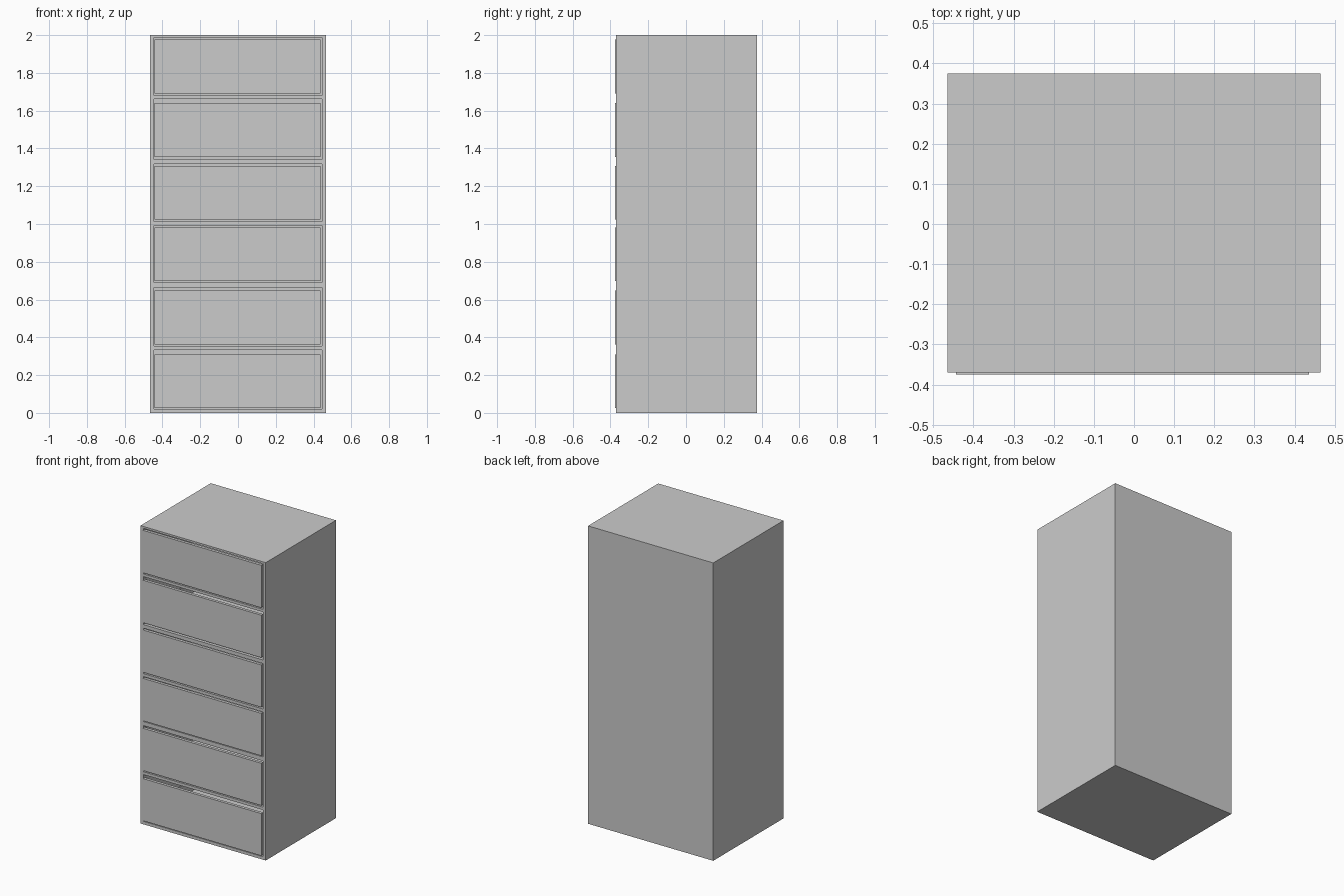
import bpy
import bmesh
from mathutils import Vector

if "Cube" in bpy.data.objects:
    bpy.data.objects.remove(bpy.data.objects["Cube"])


def add_box(bm, lo, hi):
    """Add an axis-aligned box spanning two corners."""
    lo, hi = Vector(lo), Vector(hi)
    verts = bmesh.ops.create_cube(bm, size=1)["verts"]
    bmesh.ops.scale(bm, vec=hi - lo, verts=verts)
    bmesh.ops.translate(bm, vec=(lo + hi) / 2, verts=verts)


def make_object(name, boxes):
    bm = bmesh.new()
    for lo, hi in boxes:
        add_box(bm, lo, hi)
    mesh = bpy.data.meshes.new(name)
    bm.to_mesh(mesh)
    bm.free()
    obj = bpy.data.objects.new(name, mesh)
    bpy.context.collection.objects.link(obj)
    return obj


HALF_W, BACK, FACE, FRONT = 0.465, 0.375, -0.37, -0.375
OPEN_X = 0.444                   # half width of each opening
LEFT, RIGHT = -0.443, 0.436      # drawer sides
PANEL, WALL, TRAY_H = 0.02, 0.008, 0.08

# opening bottom, opening top, drawer bottom, drawer top
BAYS = [
    (0.020, 0.334, 0.026, 0.309),
    (0.353, 0.663, 0.363, 0.647),
    (0.690, 0.992, 0.697, 0.982),
    (1.012, 1.317, 1.023, 1.307),
    (1.341, 1.663, 1.356, 1.641),
    (1.681, 1.987, 1.691, 1.976),
]

# cabinet carcass with six bays cut into its front
cabinet = make_object("cabinet_body", [((-HALF_W, FACE, 0), (HALF_W, BACK, 2))])
cutter = make_object("bay_cutter", [((-OPEN_X, -0.5, b), (OPEN_X, BACK - 0.022, t))
                                    for b, t, _, _ in BAYS])
cutter.hide_render = True
cut = cabinet.modifiers.new("bays", "BOOLEAN")
cut.operation, cut.solver, cut.object = "DIFFERENCE", "EXACT", cutter
bpy.context.view_layer.objects.active = cabinet
bpy.ops.object.modifier_apply(modifier=cut.name)
bpy.data.objects.remove(cutter)

# drawers: tall front panel with a shallow tray behind it
for i, (_, _, b, t) in enumerate(BAYS, 1):
    y0, y1 = FRONT + PANEL, BACK - 0.035
    make_object(f"drawer_{i}", [
        ((LEFT, FRONT, b), (RIGHT, y0, t)),                                   # front
        ((LEFT, y0, b), (RIGHT, y1, b + WALL)),                               # bottom
        ((LEFT, y0, b + WALL), (LEFT + WALL, y1, b + TRAY_H)),                # left side
        ((RIGHT - WALL, y0, b + WALL), (RIGHT, y1, b + TRAY_H)),              # right side
        ((LEFT + WALL, y1 - WALL, b + WALL), (RIGHT - WALL, y1, b + TRAY_H)), # back
    ])
